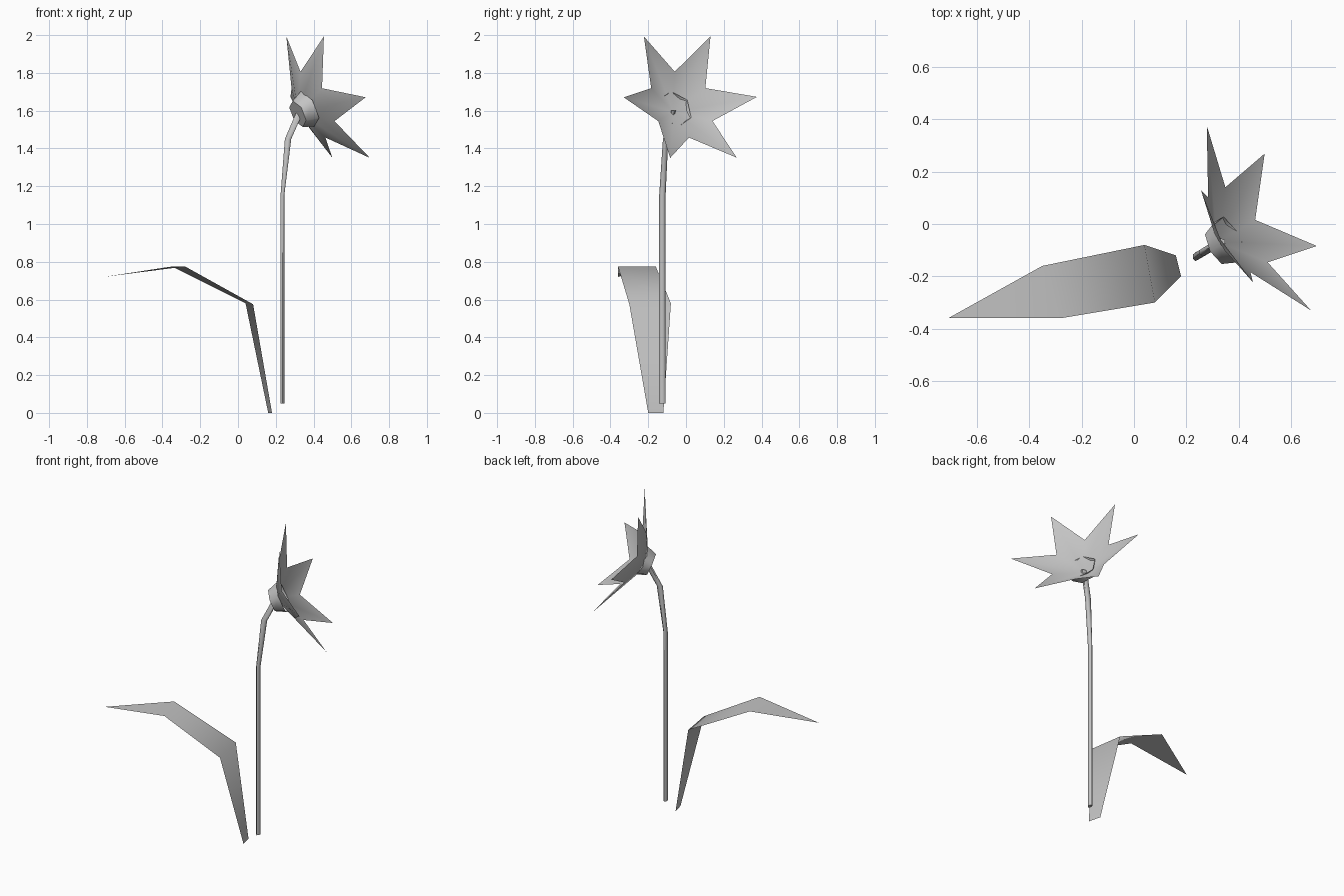
import bpy, math
from mathutils import Vector

cube = bpy.data.objects.get("Cube")
if cube:
    bpy.data.objects.remove(cube, do_unlink=True)

# One plain grey for the whole plant
grey = bpy.data.materials.new("plain_grey")
grey.use_nodes = True
COLOUR = (0.55, 0.55, 0.55, 1)
grey.diffuse_color = COLOUR
grey.node_tree.nodes["Principled BSDF"].inputs["Base Color"].default_value = COLOUR


def add_part(name, verts, faces):
    mesh = bpy.data.meshes.new(name)
    mesh.from_pydata([tuple(v) for v in verts], [], faces)
    mesh.materials.append(grey)
    mesh.polygons.foreach_set("use_smooth", [True] * len(mesh.polygons))
    mesh.update()
    obj = bpy.data.objects.new(name, mesh)
    bpy.context.collection.objects.link(obj)
    return obj


def bridge(rings, sides):
    """Quads joining consecutive rings of equal size."""
    return [(r * sides + i, r * sides + (i + 1) % sides,
             (r + 1) * sides + (i + 1) % sides, (r + 1) * sides + i)
            for r in range(rings - 1) for i in range(sides)]


# Flower axis and its two cross directions
axis = Vector((0.80, 0.45, 0.40)).normalized()
up = Vector((-0.35, -0.20, 0.915))
up = (up - axis * up.dot(axis)).normalized()
side = axis.cross(up)
heart = Vector((0.397, -0.022, 1.632))


def around(centre, radius, degrees):
    a = math.radians(degrees)
    return centre + radius * (math.cos(a) * up + math.sin(a) * side)


# Six pointed petals in one shallow funnel
verts = [heart - axis * 0.10]
for k in range(6):
    verts.append(around(heart, 0.19, 60 * k))
    verts.append(around(heart + axis * 0.10, 0.405, 60 * k + 30))
faces = []
for k in range(6):
    valley, tip, following = 1 + 2 * k, 2 + 2 * k, 1 + 2 * ((k + 1) % 6)
    faces.append((0, valley, tip, following))
add_part("petals", verts, faces)

# Six-sided cup in the middle, open at the rim
rim = Vector((0.36, -0.064, 1.605))
cup_rings = [(rim + axis * 0.01, 0.102), (rim - axis * 0.055, 0.075)]
verts = [around(c, r, 60 * k) for c, r in cup_rings for k in range(6)]
faces = bridge(2, 6) + [tuple(range(6, 12))]
cup = add_part("flower_cup", verts, faces)

# Stem: oval rings along a bent path (centre, half width x, half width y)
path = [((0.235, -0.125, 0.05), 0.010, 0.017),
        ((0.235, -0.125, 1.15), 0.010, 0.017),
        ((0.265, -0.108, 1.45), 0.017, 0.014),
        ((0.330, -0.068, 1.60), 0.018, 0.014)]
SIDES = 6
verts = []
for (x, y, z), rx, ry in path:
    for i in range(SIDES):
        a = math.tau * (i + 0.5) / SIDES
        verts.append((x + rx * math.cos(a) * 1.15, y + ry * math.sin(a), z))
last = (len(path) - 1) * SIDES
faces = bridge(len(path), SIDES)
faces += [tuple(reversed(range(SIDES))), tuple(range(last, last + SIDES))]
stem = add_part("stem", verts, faces)

# Leaf: a thin bent blade ending in a point
verts = [(0.16, -0.12, 0), (0.18, -0.20, 0),
         (0.04, -0.08, 0.58), (0.08, -0.30, 0.575),
         (-0.35, -0.16, 0.775), (-0.28, -0.36, 0.775),
         (-0.71, -0.36, 0.72)]
add_part("leaf", verts, [(0, 1, 3, 2), (2, 3, 5, 4), (4, 5, 6)])

# Keep the hard rims of the cup and stem crisp
bpy.ops.object.select_all(action="DESELECT")
for obj in (cup, stem):
    obj.select_set(True)
bpy.context.view_layer.objects.active = cup
bpy.ops.object.shade_smooth_by_angle(angle=math.radians(62))
